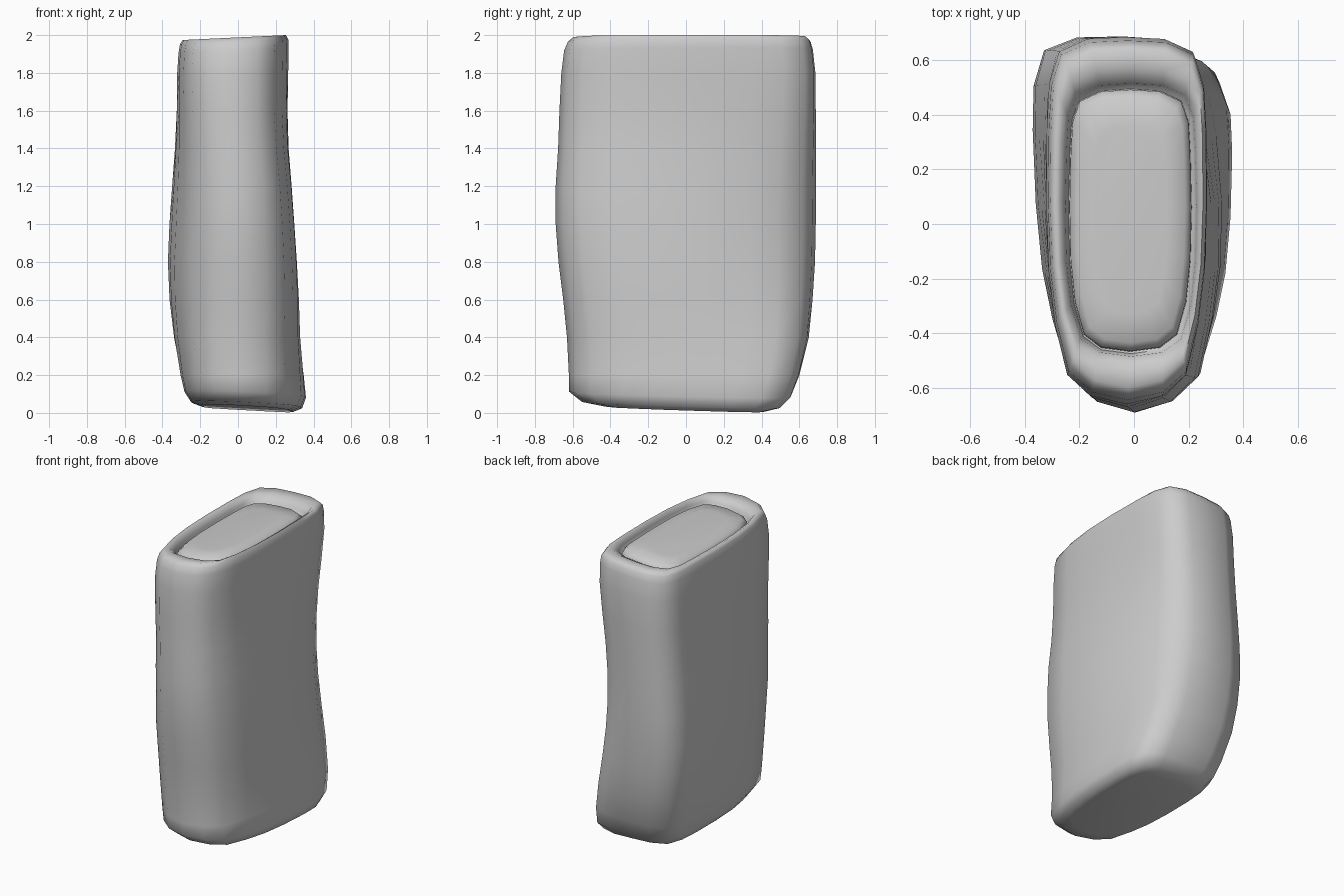
import bpy, bmesh
from math import sin, pi

if "Cube" in bpy.data.objects:
    bpy.data.objects.remove(bpy.data.objects["Cube"])

# Half cross-sections (front to back): tapered for the body, boxy for the top
TAPER = [(0, -1), (.42, -.94), (.72, -.81), (.87, -.52), (.96, -.25), (1, .1),
         (1, .5), (.97, .74), (.84, .93), (.48, .995), (0, 1)]
BOXY = [(0, -1), (.48, -.97), (.76, -.87), (.91, -.62), (.98, -.3), (1, .1),
        (.98, .5), (.95, .75), (.83, .91), (.48, .985), (0, 1)]


def outline(box):
    half = [(a + (c - a) * box, b + (d - b) * box)
            for (a, b), (c, d) in zip(TAPER, BOXY)]
    return half + [(-u, v) for u, v in half[-2:0:-1]]


def loft(name, rings, inner_from):
    """Skin rings of (z, x0, x1, y0, y1); rings from inner_from on are boxy."""
    bm = bmesh.new()
    loops = []
    for k, (z, x0, x1, y0, y1) in enumerate(rings):
        cx, cy, hx, hy = (x0 + x1) / 2, (y0 + y1) / 2, (x1 - x0) / 2, (y1 - y0) / 2
        waist = max(0, sin(pi * min(z / 1.9, 1))) ** 2
        cut = .08 * waist                                # pinched back corner
        shear = .022 * max(0, 1 - z / .5) - .03 * waist  # twist along height
        box = 1 if k >= inner_from else .5 * max(0, min(1, (z - 1) / .8))
        tx = .013 * max(0, min(1, (z - 1.75) / .17)) - (.013 if z < .15 else 0)
        ty = -.013 if z < .15 else 0
        loop = []
        for u, v in outline(box):
            c = cut * max(u, 0) * max(v, 0) ** 2
            loop.append(bm.verts.new((cx + u * hx + shear * v - c,
                                      cy + v * hy - .4 * c,
                                      z + tx * u + ty * v)))
        loops.append(loop)
    for a, b in zip(loops, loops[1:]):
        for i in range(len(a)):
            j = (i + 1) % len(a)
            bm.faces.new((a[i], a[j], b[j], b[i]))
    bm.faces.new(loops[0][::-1])
    bm.faces.new(loops[-1])
    bmesh.ops.recalc_face_normals(bm, faces=bm.faces)
    mesh = bpy.data.meshes.new(name)
    bm.to_mesh(mesh)
    bm.free()
    ob = bpy.data.objects.new(name, mesh)
    bpy.context.collection.objects.link(ob)
    bpy.ops.object.select_all(action='DESELECT')
    ob.select_set(True)
    bpy.context.view_layer.objects.active = ob
    bpy.ops.object.shade_smooth_by_angle(angle=1.4)


# Body: warped case with a tilted base and a sunken top
loft("case_body", [
    (.026, -.20, .28, -.45, .42),
    (.045, -.25, .33, -.55, .50),
    (.10, -.285, .352, -.62, .555),
    (.20, -.305, .345, -.62, .60),
    (.40, -.335, .33, -.63, .65),
    (.60, -.352, .325, -.65, .67),
    (.80, -.357, .315, -.675, .683),
    (1.0, -.348, .302, -.69, .687),
    (1.2, -.337, .287, -.69, .687),
    (1.4, -.327, .27, -.677, .687),
    (1.6, -.323, .263, -.67, .687),
    (1.8, -.322, .266, -.66, .685),
    (1.92, -.315, .268, -.645, .672),
    (1.965, -.307, .266, -.625, .66),
    (1.987, -.293, .253, -.60, .64),
    (1.98, -.27, .24, -.52, .57),
    (1.95, -.252, .23, -.485, .515),
    (1.88, -.24, .218, -.475, .50),
], 15)

# Lid: soft pad sitting in the sunken top
loft("top_lid", [
    (1.87, -.238, .212, -.468, .495),
    (1.935, -.236, .21, -.465, .492),
    (1.96, -.21, .187, -.435, .465),
    (1.97, -.14, .12, -.33, .36),
], 0)
